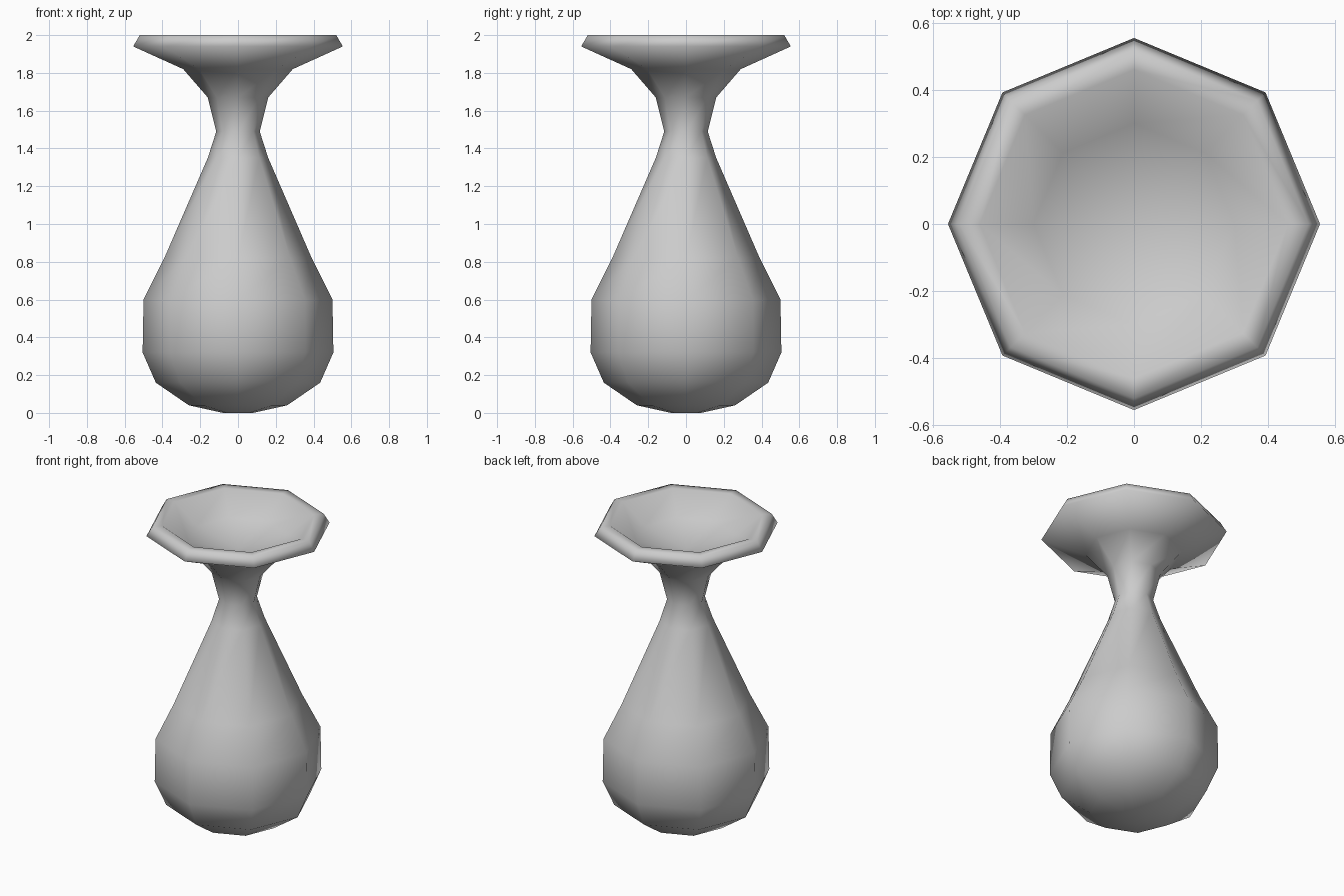
import bpy, bmesh, math

cube = bpy.data.objects.get("Cube")
if cube:
    bpy.data.objects.remove(cube, do_unlink=True)

# Plain grey clay
grey = bpy.data.materials.new("grey_clay")
grey.use_nodes = True
colour = (0.6, 0.6, 0.6, 1)
grey.diffuse_color = colour
grey.node_tree.nodes["Principled BSDF"].inputs["Base Color"].default_value = colour

SIDES = 8
# Radius and height, from the base up the outside, over the lip, into the dish
profile = [
    (0, 0), (0.08, 0), (0.26, 0.04), (0.435, 0.16), (0.505, 0.32),
    (0.5, 0.6), (0.39, 0.82), (0.16, 1.35), (0.115, 1.49), (0.16, 1.67),
    (0.29, 1.82), (0.555, 1.94), (0.52, 2), (0.46, 2),
    (0.3, 1.88), (0, 1.81),
]


def lathe(name, points, material):
    """Turn a profile around the z axis into a smooth, closed, faceted solid."""
    bm = bmesh.new()
    verts = [bm.verts.new((r, 0, z)) for r, z in points]
    edges = [bm.edges.new(pair) for pair in zip(verts, verts[1:])]
    bmesh.ops.spin(bm, geom=verts + edges, cent=(0, 0, 0), axis=(0, 0, 1),
                   angle=math.tau, steps=SIDES)
    bmesh.ops.remove_doubles(bm, verts=bm.verts[:], dist=0.0001)
    bmesh.ops.recalc_face_normals(bm, faces=bm.faces[:])
    for face in bm.faces:
        face.smooth = True
    mesh = bpy.data.meshes.new(name)
    bm.to_mesh(mesh)
    bm.free()
    mesh.materials.append(material)
    obj = bpy.data.objects.new(name, mesh)
    bpy.context.collection.objects.link(obj)
    return obj


# Vase with bulb, narrow neck and flared dish
lathe("vase", profile, grey)
